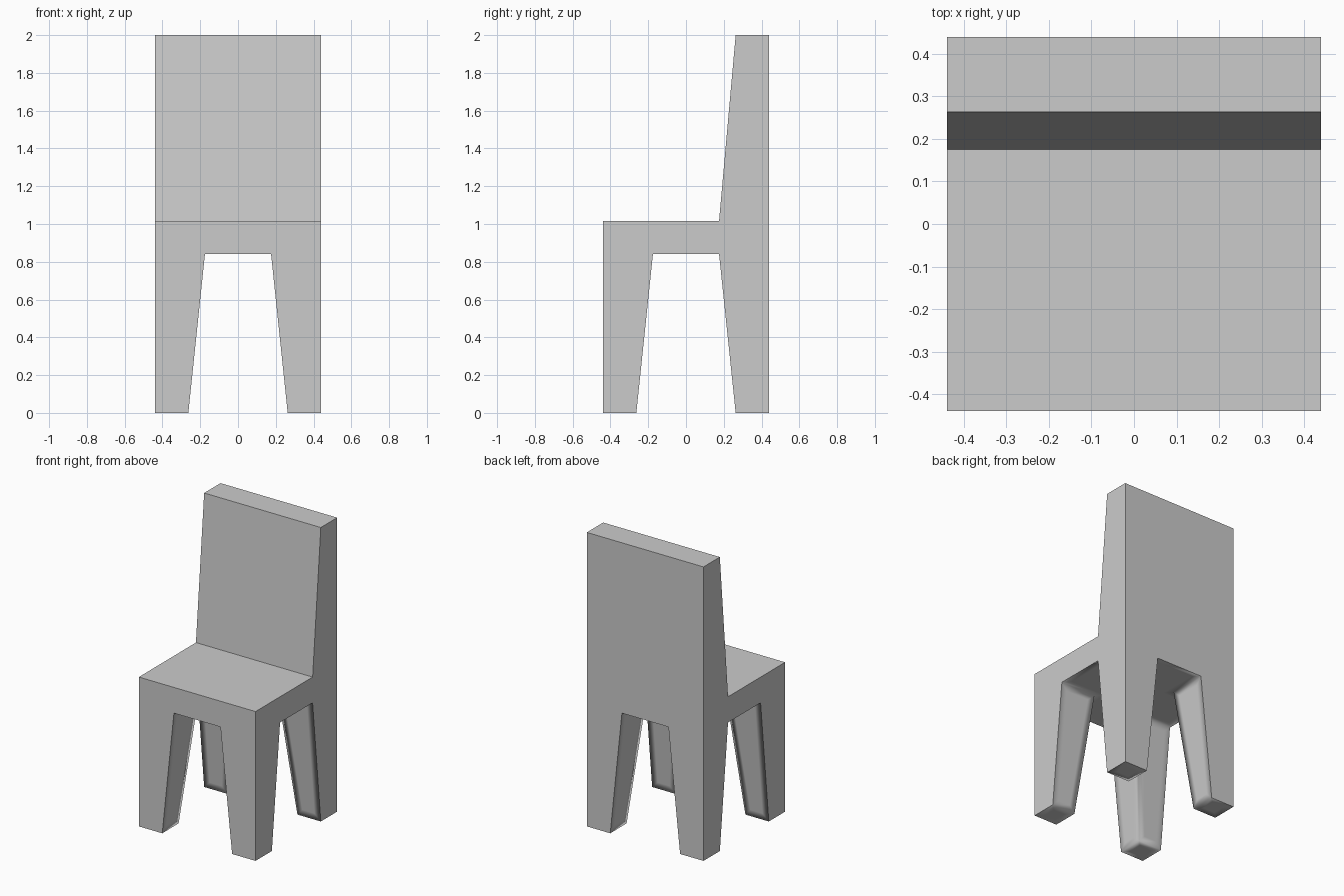
import bpy
import bmesh
from itertools import product

if "Cube" in bpy.data.objects:
    bpy.data.objects.remove(bpy.data.objects["Cube"])

HALF = 0.439      # half width and depth
WIDE = 0.175      # inner edge of legs and backrest at the seat
NARROW = 0.263    # inner edge at the tapered ends
LEVELS = [0.0, 0.841, 1.016, 2.0]   # floor, seat underside, seat top, back top

bm = bmesh.new()
verts = {}


def corner(i, j, k):
    """Shared lattice vertex, tapered at the feet and at the top of the back."""
    if (i, j, k) not in verts:
        ix = NARROW if k == 0 else WIDE
        iy = NARROW if k in (0, 3) else WIDE
        verts[i, j, k] = bm.verts.new(((-HALF, -ix, ix, HALF)[i],
                                       (-HALF, -iy, iy, HALF)[j], LEVELS[k]))
    return verts[i, j, k]


# Blocks of the chair: four legs, the seat slab and the backrest
legs = set(product((0, 2), (0, 2), (0,)))
seat = set(product(range(3), range(3), (1,)))
backrest = set(product(range(3), (2,), (2,)))
blocks = legs | seat | backrest

# Skin only the exposed sides so that the parts form one solid
for block in blocks:
    for axis, side in product(range(3), (0, 1)):
        neighbour = list(block)
        neighbour[axis] += 2 * side - 1
        if tuple(neighbour) in blocks:
            continue
        u, v = [a for a in range(3) if a != axis]
        ring = []
        for du, dv in ((0, 0), (1, 0), (1, 1), (0, 1)):
            c = list(block)
            c[axis] += side
            c[u] += du
            c[v] += dv
            ring.append(corner(*c))
        bm.faces.new(ring)

bmesh.ops.recalc_face_normals(bm, faces=bm.faces[:])
bmesh.ops.dissolve_limit(bm, angle_limit=0.01, verts=bm.verts[:], edges=bm.edges[:])


def is_outer(face):
    """True for the four flat outside walls."""
    return any(all(abs(abs(v.co[a]) - HALF) < 1e-4 for v in face.verts)
               for a in (0, 1))


# Support loops keep the soft shading close to the inner edges
inner = [f for f in bm.faces if not is_outer(f)]
bmesh.ops.inset_individual(bm, faces=inner, thickness=0.045,
                           use_even_offset=True)

# Smooth inner surfaces, crisp outside walls
for f in bm.faces:
    f.smooth = not is_outer(f)
for e in bm.edges:
    e.smooth = not any(is_outer(f) for f in e.link_faces)

mesh = bpy.data.meshes.new("chair")
bm.to_mesh(mesh)
bm.free()
bpy.context.collection.objects.link(bpy.data.objects.new("chair", mesh))
